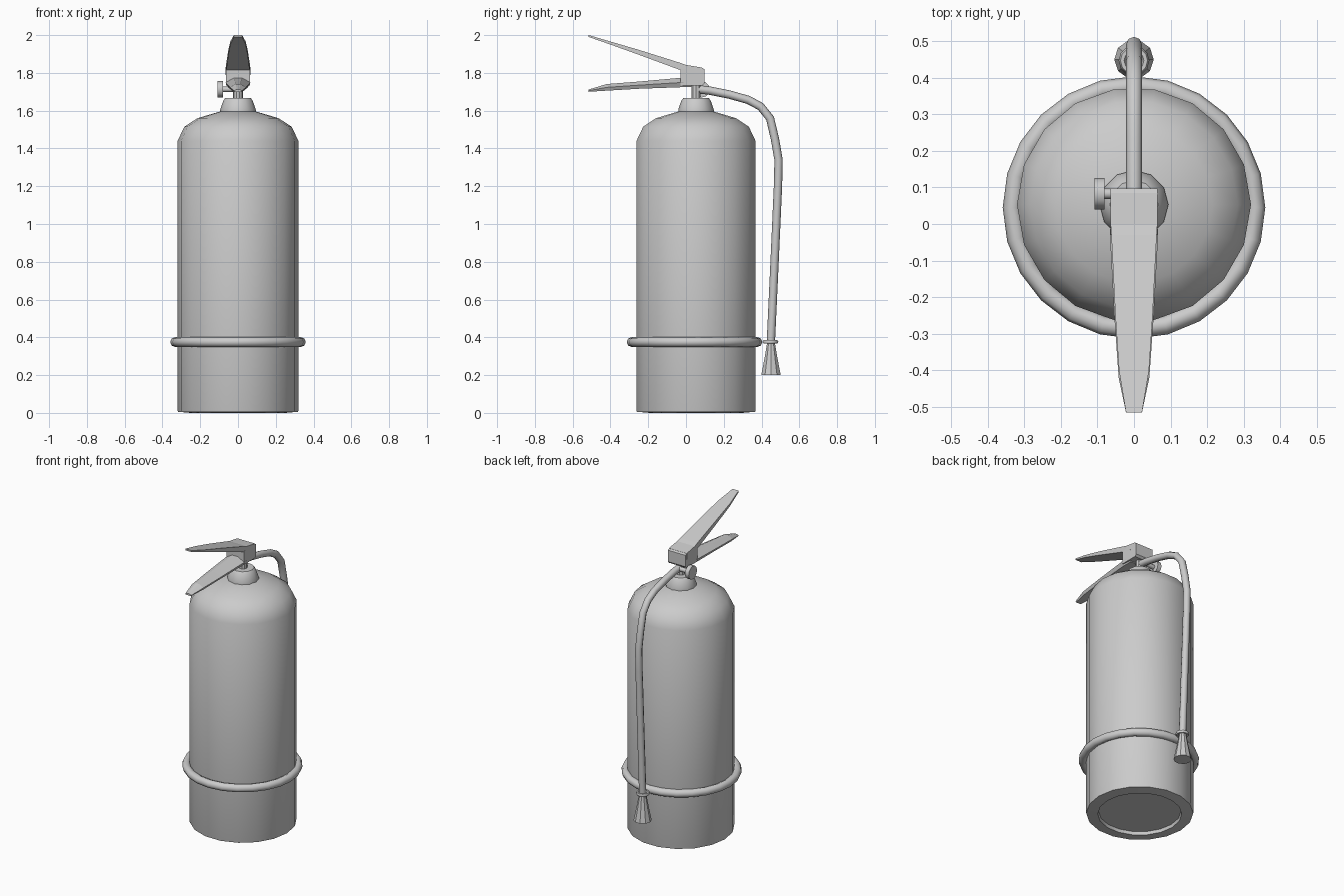
import bpy, bmesh, math
from mathutils import Vector

if "Cube" in bpy.data.objects:
    bpy.data.objects.remove(bpy.data.objects["Cube"])

CY = 0.053  # y of the cylinder axis


def finish(name, bm, angle=35):
    bmesh.ops.recalc_face_normals(bm, faces=bm.faces)
    me = bpy.data.meshes.new(name)
    bm.to_mesh(me)
    bm.free()
    ob = bpy.data.objects.new(name, me)
    bpy.context.collection.objects.link(ob)
    bpy.ops.object.select_all(action='DESELECT')
    ob.select_set(True)
    bpy.context.view_layer.objects.active = ob
    if angle:
        bpy.ops.object.shade_smooth_by_angle(angle=math.radians(angle))
    return ob


def skin(name, rings, angle=35, closed=False):
    """Bridge equal-sized rings of points; cap the ends unless closed."""
    bm = bmesh.new()
    vs = [[bm.verts.new(p) for p in r] for r in rings]
    n = len(vs[0])
    pairs = list(zip(vs, vs[1:])) + ([(vs[-1], vs[0])] if closed else [])
    for a, b in pairs:
        for i in range(n):
            j = (i + 1) % n
            bm.faces.new((a[i], a[j], b[j], b[i]))
    if not closed:
        bm.faces.new(vs[0])
        bm.faces.new(vs[-1])
    return finish(name, bm, angle)


def circle(c, r, n, u=(1, 0, 0), v=(0, 1, 0)):
    c, u, v = Vector(c), Vector(u), Vector(v)
    t = [2 * math.pi * i / n for i in range(n)]
    return [c + u * (r * math.cos(a)) + v * (r * math.sin(a)) for a in t]


def lathe(name, profile, n, y=CY, angle=35):
    return skin(name, [circle((0, y, z), r, n) for r, z in profile], angle)


def torus(name, y, z, R, r, n, m):
    rings = []
    for i in range(n):
        a = 2 * math.pi * i / n
        d = Vector((math.cos(a), math.sin(a), 0))
        rings.append(circle(Vector((0, y, z)) + d * R, r, m, d, (0, 0, 1)))
    return skin(name, rings, 60, closed=True)


# tank with recessed base and domed shoulder
lathe("tank", [(0.245, 0.02), (0.25, 0.0), (0.318, 0.006), (0.32, 0.012), (0.32, 1.44),
               (0.284, 1.515), (0.215, 1.56), (0.09, 1.597)], 18)

# neck collar and valve stem
lathe("neck_collar", [(0.094, 1.59), (0.094, 1.607), (0.077, 1.655), (0.066, 1.668)], 12)
lathe("valve_stem", [(0.026, 1.66), (0.026, 1.75)], 10)

# strap ring around the tank
torus("strap_ring", 0.045, 0.375, 0.333, 0.026, 24, 8)

# pressure gauge on the left side of the valve
gauge = [(0.0, 0.014), (-0.08, 0.014), (-0.08, 0.043), (-0.108, 0.043)]
skin("pressure_gauge", [circle((x, 0.083, 1.713), r, 12, (0, 1, 0), (0, 0, 1))
                        for x, r in gauge])

# hose following a bent path in the yz plane
path = [(0.05, 1.714), (0.12, 1.707), (0.23, 1.685), (0.33, 1.657), (0.395, 1.622), (0.445, 1.56),
        (0.471, 1.45), (0.49, 1.34), (0.487, 1.2), (0.469, 0.8), (0.449, 0.37)]
pts = [Vector((0, y, z)) for y, z in path]
rings = []
for i, p in enumerate(pts):
    t = (pts[min(i + 1, len(pts) - 1)] - pts[max(i - 1, 0)]).normalized()
    rings.append(circle(p, 0.022, 8, (1, 0, 0), t.cross(Vector((1, 0, 0)))))
skin("hose", rings, 60)

# flared nozzle and its collar
lathe("nozzle", [(0.054, 0.2), (0.036, 0.29), (0.022, 0.37)], 10, 0.45)
torus("nozzle_collar", 0.447, 0.376, 0.032, 0.01, 12, 6)

# squeeze lever: tapered bar (y, bottom z, top z, half width)
lever = [(-0.515, 1.99, 2.0, 0.022), (-0.4, 1.95, 1.966, 0.041), (-0.25, 1.896, 1.922, 0.051),
         (-0.03, 1.815, 1.853, 0.062), (0.0, 1.805, 1.842, 0.064), (0.085, 1.79, 1.828, 0.065)]
skin("squeeze_lever", [[(-w, y, b), (w, y, b), (w, y, t), (-w, y, t)]
                       for y, b, t, w in lever], 0)

# valve head block joining both handles
head = [(-0.03, 1.733, 1.82, 0.064), (0.085, 1.733, 1.827, 0.064), (0.097, 1.745, 1.82, 0.064)]
skin("valve_head", [[(-w, y, b), (w, y, b), (w, y, t), (-w, y, t)]
                    for y, b, t, w in head], 0)

# carry handle: tapered bar with a low ridge on top
carry = [(-0.515, 1.7, 1.712, 0.022), (-0.42, 1.706, 1.741, 0.042), (-0.25, 1.716, 1.754, 0.054),
         (-0.03, 1.724, 1.774, 0.066), (0.03, 1.726, 1.776, 0.062)]
skin("carry_handle", [[(-w * 0.8, y, b), (w * 0.8, y, b), (w, y, b + 0.5 * (t - b)),
                       (w * 0.3, y, t), (-w * 0.3, y, t), (-w, y, b + 0.5 * (t - b))]
                      for y, b, t, w in carry], 0)
